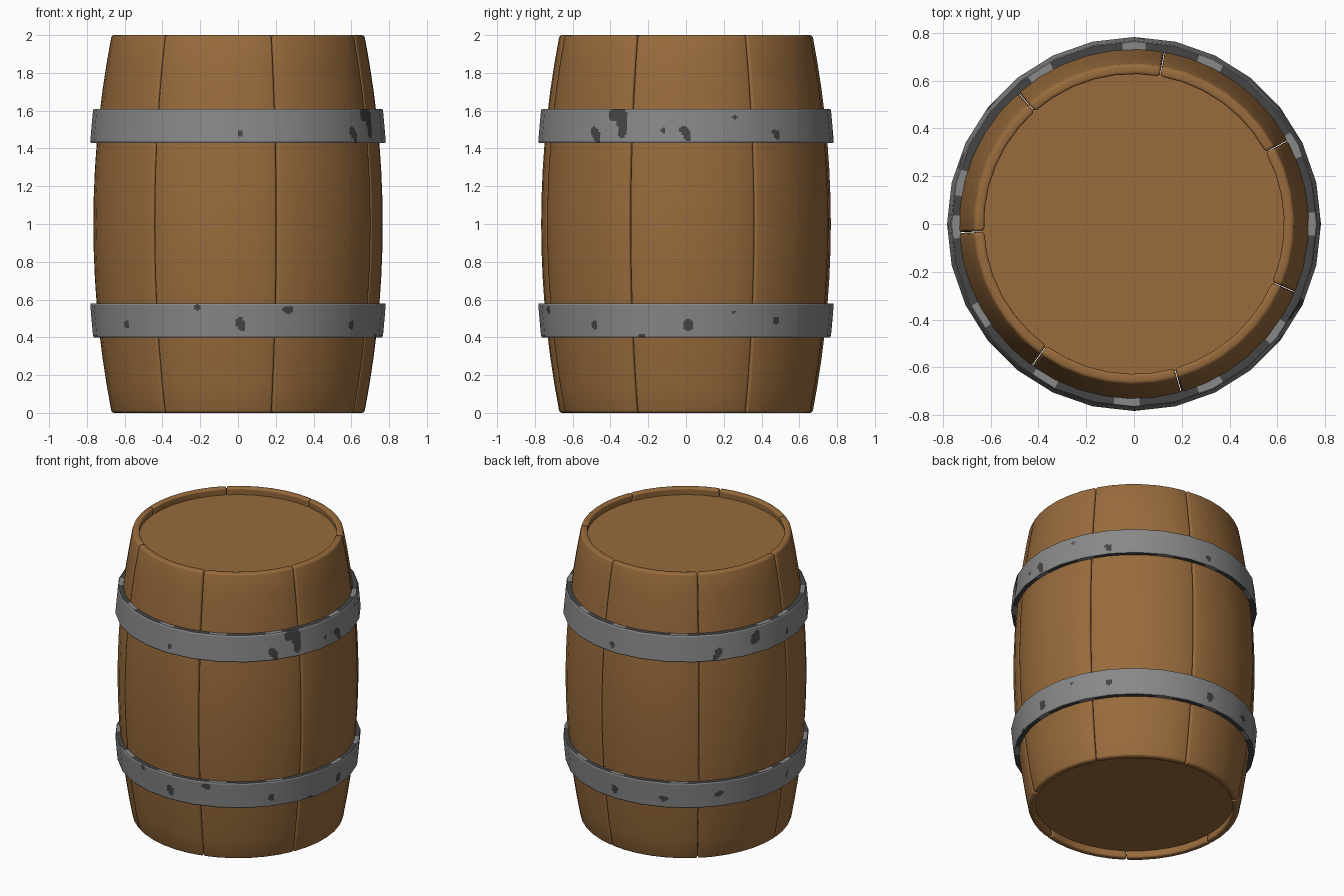
import bpy, bmesh, math
from mathutils import Vector

if "Cube" in bpy.data.objects:
    bpy.data.objects.remove(bpy.data.objects["Cube"])


def material(name, rgb):
    m = bpy.data.materials.new(name)
    m.diffuse_color = (*rgb, 1)
    m.use_nodes = True
    m.node_tree.nodes["Principled BSDF"].inputs["Base Color"].default_value = m.diffuse_color
    return m


WOOD = material("brown wood", (0.315, 0.147, 0.045))
IRON = material("grey iron", (0.25, 0.25, 0.25))
TARNISH = material("dark tarnish", (0.06, 0.06, 0.06))


def make_object(name, bm, mats, smooth_angle=None):
    me = bpy.data.meshes.new(name)
    bm.to_mesh(me)
    bm.free()
    ob = bpy.data.objects.new(name, me)
    bpy.context.collection.objects.link(ob)
    for m in mats:
        me.materials.append(m)
    if smooth_angle:
        bpy.ops.object.select_all(action='DESELECT')
        ob.select_set(True)
        bpy.context.view_layer.objects.active = ob
        bpy.ops.object.shade_smooth_by_angle(angle=math.radians(smooth_angle))
    return ob


def polar(r, a, z):
    return Vector((r * math.cos(a), r * math.sin(a), z))


# Staves: seven curved planks following the bulging barrel profile
STAVES, COLS, ROWS = 7, 6, 14
START = math.radians(-74.3)
GAP = 0.002


def barrel_radius(z):
    return 0.767 - 0.097 * abs(z - 1) ** 2


for i in range(STAVES):
    bm = bmesh.new()
    a0 = START + i * math.tau / STAVES + GAP
    step = (math.tau / STAVES - 2 * GAP) / COLS
    grid = {}
    for k in range(ROWS + 1):
        z = 2 * k / ROWS
        for j in range(COLS + 1):
            for s, off in enumerate((0, 0.045)):
                grid[s, k, j] = bm.verts.new(polar(barrel_radius(z) - off, a0 + j * step, z))

    def quad(*keys):
        bm.faces.new([grid[key] for key in keys])

    for k in range(ROWS):
        for j in range(COLS):
            quad((0, k, j), (0, k, j + 1), (0, k + 1, j + 1), (0, k + 1, j))
            quad((1, k, j + 1), (1, k, j), (1, k + 1, j), (1, k + 1, j + 1))
        for j in (0, COLS):
            quad((0, k, j), (0, k + 1, j), (1, k + 1, j), (1, k, j))
    for j in range(COLS):
        for k in (0, ROWS):
            quad((0, k, j), (0, k, j + 1), (1, k, j + 1), (1, k, j))
    bmesh.ops.recalc_face_normals(bm, faces=bm.faces)
    corners = [e for e in bm.edges if e.calc_face_angle(0) > math.radians(50)]
    bmesh.ops.bevel(bm, geom=corners, offset=0.014, segments=3, profile=0.5, affect='EDGES')
    make_object(f"stave_{i + 1}", bm, [WOOD], 40)

# Lids: recessed discs at both ends
for name, z in (("top_lid", 1.925), ("bottom_lid", 0.075)):
    bm = bmesh.new()
    bmesh.ops.create_cone(bm, cap_ends=True, segments=56, radius1=0.64, radius2=0.64, depth=0.05)
    bmesh.ops.translate(bm, vec=(0, 0, z), verts=bm.verts)
    make_object(name, bm, [WOOD], 40)

# Tarnish spots: azimuth in degrees, height, half width, half height, slant
UPPER_SPOTS = [(-89, 1.48, .018, .018, 0), (-38, 1.475, .026, .045, -.4), (-28, 1.58, .06, .04, 0),
               (-26, 1.535, .03, .08, 0), (-9, 1.495, .013, .016, 0), (0, 1.48, .026, .042, -.4),
               (38, 1.475, .022, .028, -.3), (88, 1.48, .02, .022, 0), (140, 1.475, .026, .042, .4),
               (160, 1.535, .035, .045, .3), (181, 1.49, .018, .022, 0), (19.6, 1.565, .014, .01, 0)]
LOWER_SPOTS = [(-140, .47, .02, .02, 0), (-106, .56, .018, .018, 0), (-89, .47, .024, .036, -.2),
               (-70, .545, .028, .022, 0), (-39, .465, .02, .026, 0), (-18, .408, .024, .011, 0),
               (1, .465, .027, .033, 0), (19, .535, .011, .008, 0), (38, .49, .019, .022, 0),
               (89, .47, .024, .032, 0), (114, .465, .03, .02, -.4), (141, .495, .026, .022, .4),
               (181, .49, .018, .024, 0)]
# Worn bright patches along the hoop rims (degrees)
WORN = [0, 26, 65, 90, 122, 167, 181, 211, 240, 268, 295, 323]


def angle_gap(a, b):
    return (a - b + 180) % 360 - 180


def in_spot(deg, z, spots):
    for a, sz, w, h, slant in spots:
        dz = z - sz
        dx = math.radians(angle_gap(deg, a)) * 0.775 - slant * dz
        wobble = 1 + 0.15 * math.sin(3 * math.atan2(dz, dx) + a)
        if (dx / w) ** 2 + (dz / h) ** 2 < wobble:
            return True
    return False


# Hoops: 28-sided iron bands, finely divided so faces can be tinted by rule
SIDES, SUB = 28, 14


def make_hoop(name, z0, z1, r0, r1, spots):
    rows = 22
    section = [(r0 + (r1 - r0) * t / rows, z0 + (z1 - z0) * t / rows) for t in range(rows + 1)]
    section[0] = (section[0][0] - 0.004, z0)
    section[-1] = (section[-1][0] - 0.004, z1)
    section += [(r1 - 0.038, z1), (r0 - 0.038, z0)]
    n = SIDES * SUB
    half = math.pi / SIDES
    bm = bmesh.new()
    rings = []
    for c in range(n):
        a = math.tau * c / n
        flat = math.cos(half) / math.cos(a % (2 * half) - half)
        rings.append([bm.verts.new(polar(r * flat, a, z)) for r, z in section])
    m = len(section)
    for c in range(n):
        p, q = rings[c], rings[(c + 1) % n]
        for t in range(m):
            u = (t + 1) % m
            f = bm.faces.new((p[t], q[t], q[u], p[u]))
            f.smooth = True
            mid = f.calc_center_median()
            deg = math.degrees(math.atan2(mid.y, mid.x))
            if t < rows:
                dark = in_spot(deg, mid.z, spots)
            else:
                dark = t == rows + 1 or not any(abs(angle_gap(deg, w)) < 4 for w in WORN)
            f.material_index = int(dark)
    bmesh.ops.recalc_face_normals(bm, faces=bm.faces)
    ob = make_object(name, bm, [IRON, TARNISH])
    # Rounded shading around the band, crisp at its rims
    me = ob.data
    normals = [None] * len(me.loops)
    for f in me.polygons:
        fn = f.normal
        side = math.hypot(fn.x, fn.y)
        sign = 1 if fn.x * f.center.x + fn.y * f.center.y > 0 else -1
        for li in f.loop_indices:
            co = me.vertices[me.loops[li].vertex_index].co
            nv = Vector((co.x, co.y, 0)).normalized() * side * sign
            normals[li] = (nv.x, nv.y, fn.z)
    me.normals_split_custom_set(normals)


make_hoop("lower_hoop", 0.40, 0.58, 0.767, 0.783, LOWER_SPOTS)
make_hoop("upper_hoop", 1.43, 1.61, 0.783, 0.767, UPPER_SPOTS)
